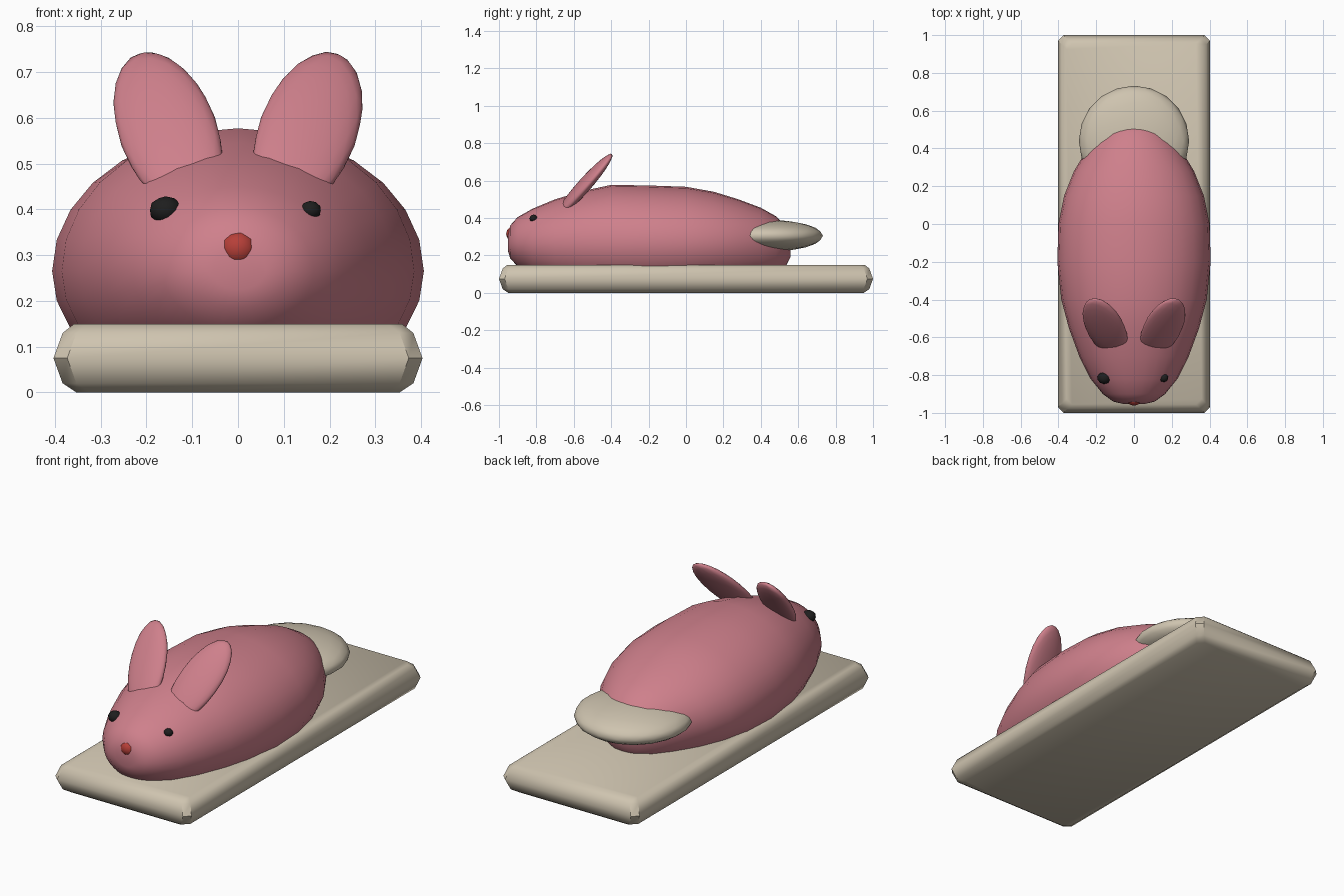
import bpy, bmesh, math
from mathutils import Vector, Matrix

if "Cube" in bpy.data.objects:
    bpy.data.objects.remove(bpy.data.objects["Cube"], do_unlink=True)


def material(name, rgb):
    m = bpy.data.materials.new(name)
    m.use_nodes = True
    m.diffuse_color = (*rgb, 1)
    bsdf = m.node_tree.nodes["Principled BSDF"]
    bsdf.inputs["Base Color"].default_value = (*rgb, 1)
    bsdf.inputs["Roughness"].default_value = 0.7
    return m


PINK = material("rose pink", (0.62, 0.215, 0.26))
CREAM = material("warm cream", (0.62, 0.55, 0.43))
RED = material("nose red", (0.47, 0.05, 0.04))
BLACK = material("eye black", (0.013, 0.013, 0.013))


def finish(name, bm, mat, angle=40):
    bmesh.ops.recalc_face_normals(bm, faces=bm.faces)
    mesh = bpy.data.meshes.new(name)
    bm.to_mesh(mesh)
    bm.free()
    mesh.materials.append(mat)
    ob = bpy.data.objects.new(name, mesh)
    bpy.context.collection.objects.link(ob)
    bpy.ops.object.select_all(action="DESELECT")
    bpy.context.view_layer.objects.active = ob
    ob.select_set(True)
    bpy.ops.object.shade_smooth_by_angle(angle=math.radians(angle))
    return ob


def loft(name, rings, mat, angle):
    """Skin a list of equal-length point rings and cap both ends."""
    bm = bmesh.new()
    loops = [[bm.verts.new(p) for p in ring] for ring in rings]
    for a, b in zip(loops, loops[1:]):
        for i in range(len(a)):
            j = (i + 1) % len(a)
            bm.faces.new((a[i], a[j], b[j], b[i]))
    bm.faces.new(loops[0])
    bm.faces.new(loops[-1])
    return finish(name, bm, mat, angle)


def ellipsoid(name, centre, radii, mat, axes=None, detail=3):
    bm = bmesh.new()
    bmesh.ops.create_icosphere(bm, subdivisions=detail, radius=1)
    turn = axes.to_4x4() if axes else Matrix()
    move = Matrix.Translation(centre) @ turn @ Matrix.Diagonal((*radii, 1))
    bmesh.ops.transform(bm, matrix=move, verts=bm.verts)
    return finish(name, bm, mat, 60)


# Base slab: corner-cut rectangles stacked upward with bevelled rims
def slab_ring(z, inset):
    x, y, c = 0.403 - inset, 1.0 - inset, 0.03
    quarter = [(x, y - c), (x - c, y)]
    pts = quarter + [(-a, b) for a, b in reversed(quarter)]
    pts += [(-a, -b) for a, b in pts]
    return [(a, b, z) for a, b in pts]


slab_profile = [(0, 0.05), (0.02, 0.02), (0.075, 0), (0.13, 0.02), (0.15, 0.045)]
loft("base_slab", [slab_ring(z, i) for z, i in slab_profile], CREAM, 40)

# Body: y position, half width, top height, depth below the widest level
sections = [
    (-0.952, 0.06, 0.31, 0.04), (-0.94, 0.11, 0.36, 0.08),
    (-0.90, 0.165, 0.405, 0.125), (-0.82, 0.23, 0.45, 0.18),
    (-0.70, 0.29, 0.50, 0.23), (-0.55, 0.345, 0.545, 0.26),
    (-0.40, 0.385, 0.577, 0.28), (-0.20, 0.406, 0.574, 0.29),
    (0.0, 0.40, 0.567, 0.28), (0.15, 0.37, 0.54, 0.26),
    (0.28, 0.318, 0.50, 0.24), (0.40, 0.245, 0.455, 0.21),
    (0.48, 0.18, 0.41, 0.18), (0.53, 0.12, 0.36, 0.13),
    (0.56, 0.05, 0.30, 0.07)]
MID, SIDES = 0.265, 28


def body_ring(y, w, top, low):
    ring = []
    for k in range(SIDES):
        a = math.tau * k / SIDES
        s = math.sin(a)
        z = MID + s * (top - MID if s > 0 else low)
        ring.append((w * math.cos(a), y, max(z, 0.08)))
    return ring


loft("body", [body_ring(*s) for s in sections], PINK, 70)

# Flat round tail
ellipsoid("tail", (0, 0.44, 0.305), (0.292, 0.292, 0.085), CREAM)

# Ears lean back and splay outward; eyes sit on the sides of the face
for side, word, eye in ((1, "left", 0.024), (-1, "right", 0.036)):
    base = Vector((side * 0.09, -0.70, 0.40))
    tip = Vector((side * 0.215, -0.395, 0.74))
    along = (tip - base).normalized()
    across = Vector((1, side * 0.1, side * -0.1))
    across = (across - along * across.dot(along)).normalized()
    axes = Matrix((across, along.cross(across), along)).transposed()
    ellipsoid(word + "_ear", (base + tip) / 2,
              (0.107, 0.034, (tip - base).length / 2), PINK, axes)
    ellipsoid(word + "_eye", (side * 0.158, -0.815, 0.398),
              (eye, eye * 0.9, eye * 0.85), BLACK, detail=2)

# Nose
ellipsoid("nose", (0, -0.93, 0.315), (0.04, 0.032, 0.038), RED, detail=2)
